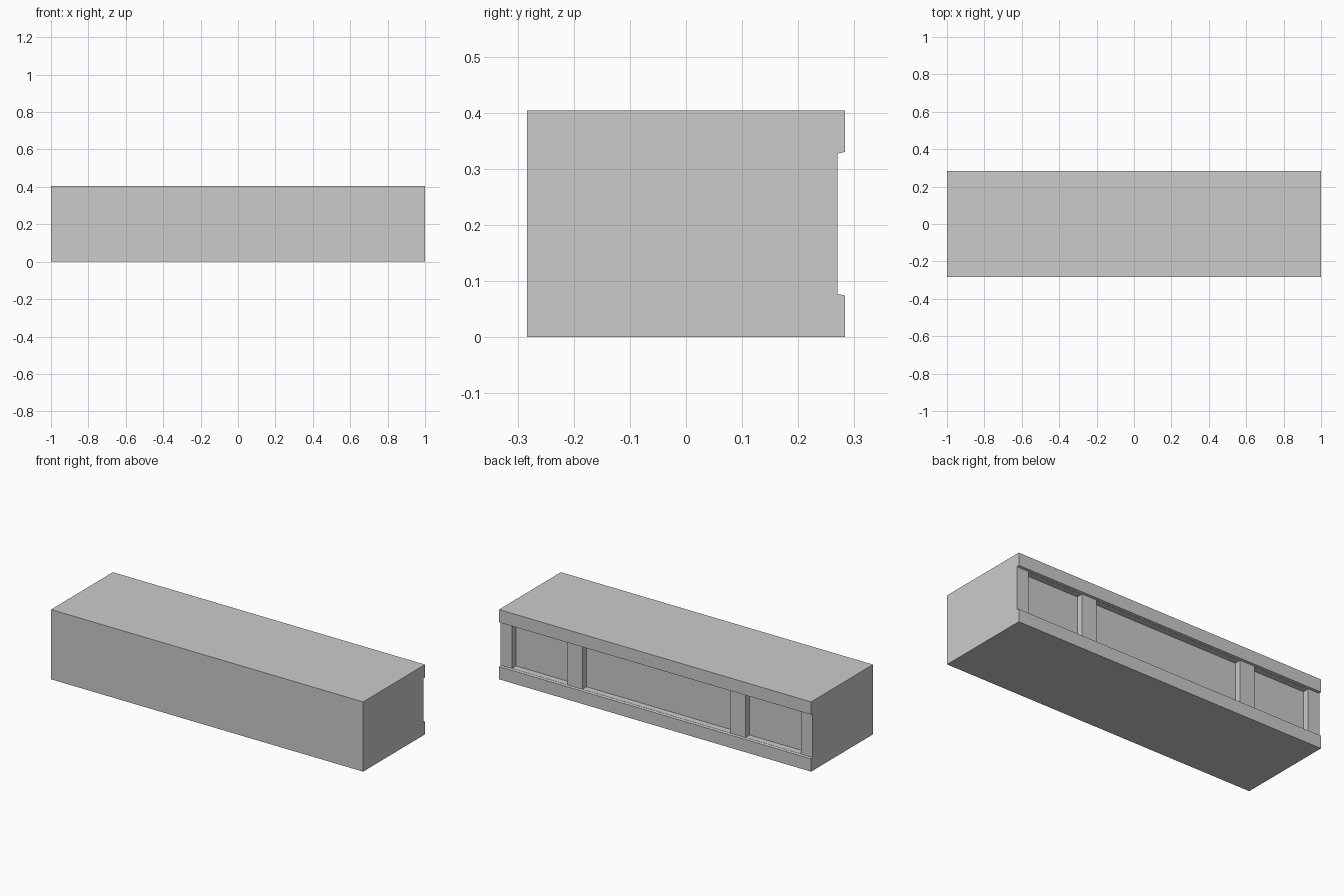
import bpy, bmesh
from mathutils import Matrix, Vector

if "Cube" in bpy.data.objects:
    bpy.data.objects.remove(bpy.data.objects["Cube"])

DEPTH, HEIGHT = 0.283, 0.404


def finish(bm, name):
    bmesh.ops.recalc_face_normals(bm, faces=bm.faces)
    mesh = bpy.data.meshes.new(name)
    bm.to_mesh(mesh)
    bm.free()
    obj = bpy.data.objects.new(name, mesh)
    bpy.context.collection.objects.link(obj)
    return obj


# Cabinet body: side profile with a shallow band along the back, extruded in x
profile = [(-DEPTH, 0), (DEPTH, 0), (DEPTH, 0.074), (0.27, 0.077),
           (0.27, 0.327), (DEPTH, 0.33), (DEPTH, HEIGHT), (-DEPTH, HEIGHT)]
bm = bmesh.new()
side = bm.faces.new([bm.verts.new((-1, y, z)) for y, z in profile])
ext = bmesh.ops.extrude_face_region(bm, geom=[side])
verts = [g for g in ext["geom"] if isinstance(g, bmesh.types.BMVert)]
bmesh.ops.translate(bm, verts=verts, vec=(2, 0, 0))
body = finish(bm, "cabinet_body")

# Three recessed panels between the stiles
bm = bmesh.new()
for x0, x1 in [(-0.926, -0.57), (-0.475, 0.475), (0.57, 0.926)]:
    lo, hi = Vector((x0, 0.233, 0.078)), Vector((x1, 0.32, 0.326))
    bmesh.ops.create_cube(bm, size=1, matrix=Matrix.Translation((lo + hi) / 2)
                          @ Matrix.Diagonal((*(hi - lo), 1)))
cutter = finish(bm, "panel_cutter")
cutter.hide_render = True
cutter.hide_set(True)

cut = body.modifiers.new("panels", "BOOLEAN")
cut.operation = "DIFFERENCE"
cut.solver = "EXACT"
cut.object = cutter
